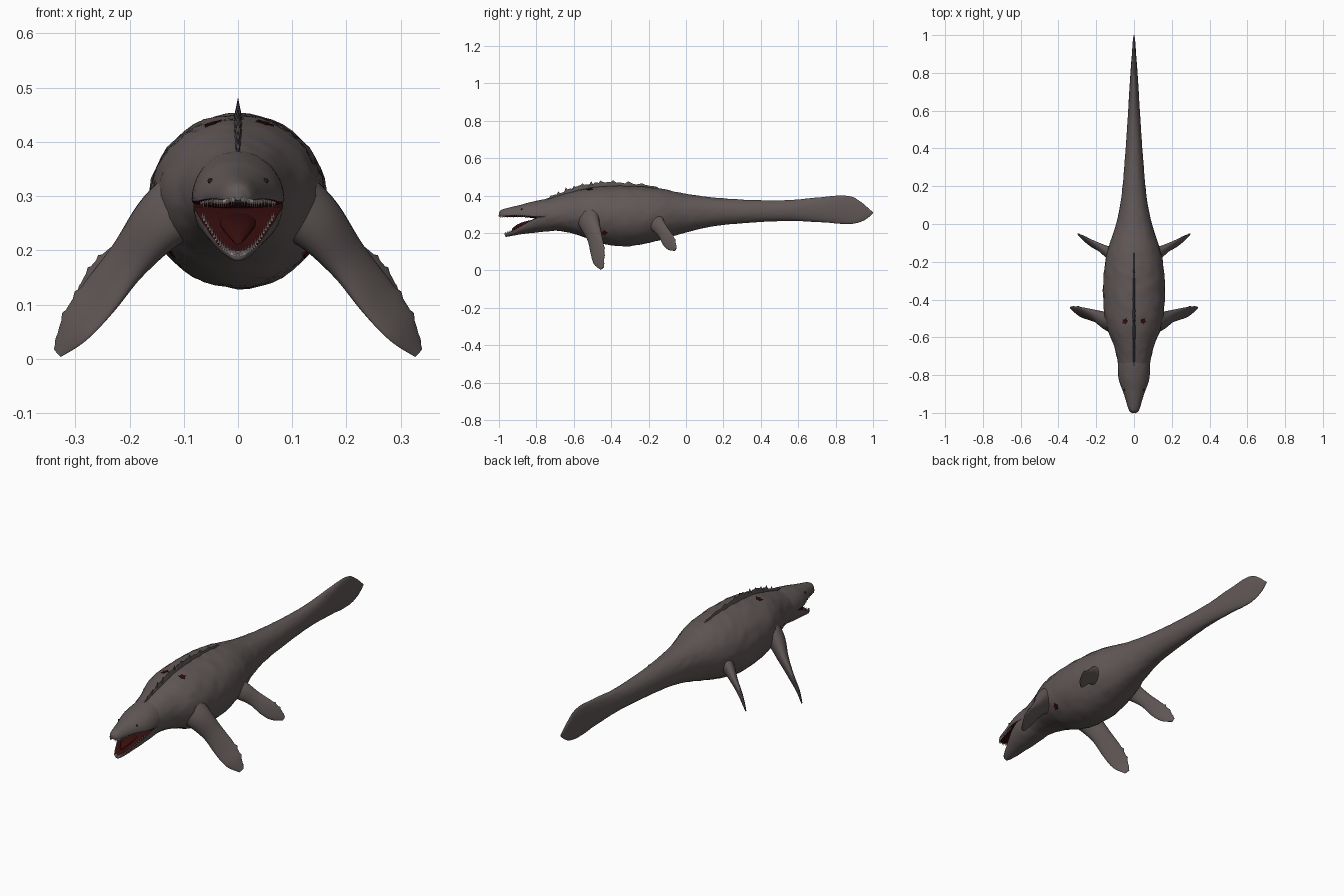
import bpy, bmesh, math, random
from mathutils import Vector, Matrix, noise

random.seed(4)
cube = bpy.data.objects.get("Cube")
if cube:
    bpy.data.objects.remove(cube)


def material(name, rgb, rough=0.8):
    m = bpy.data.materials.new(name)
    m.use_nodes = True
    m.diffuse_color = (*rgb, 1)
    node = m.node_tree.nodes["Principled BSDF"]
    node.inputs["Base Color"].default_value = (*rgb, 1)
    node.inputs["Roughness"].default_value = rough
    return m


SKIN = material("grey_brown_skin", (0.12, 0.098, 0.096))
CREST = material("dark_grey_crest", (0.095, 0.082, 0.08))
RED = material("dark_red_flesh", (0.036, 0.004, 0.004))
TOOTH = material("dull_ivory_teeth", (0.45, 0.37, 0.35))
EYE = material("black_eye", (0.015, 0.012, 0.012))


def finish(name, bm, mats, smooth=50):
    bmesh.ops.recalc_face_normals(bm, faces=bm.faces)
    mesh = bpy.data.meshes.new(name)
    bm.to_mesh(mesh)
    bm.free()
    obj = bpy.data.objects.new(name, mesh)
    bpy.context.collection.objects.link(obj)
    for m in mats:
        mesh.materials.append(m)
    if smooth:
        bpy.ops.object.select_all(action="DESELECT")
        obj.select_set(True)
        bpy.context.view_layer.objects.active = obj
        bpy.ops.object.shade_smooth_by_angle(angle=math.radians(smooth))
    return obj


def spline(points, steps):
    """Smooth curve through points of any dimension."""
    p = [Vector(q) for q in points]
    p = [p[0]] + p + [p[-1]]
    out = []
    for a, b, c, d in zip(p, p[1:], p[2:], p[3:]):
        for i in range(steps):
            t = i / steps
            out.append(0.5 * (2 * b + (c - a) * t + (2 * a - 5 * b + 4 * c - d) * t * t
                              + (3 * b - a - 3 * c + d) * t ** 3))
    return out + [p[-1]]


def loft(name, rings, red_rule=None):
    bm = bmesh.new()
    loops = [[bm.verts.new(co) for co in ring] for ring in rings]
    n = len(loops[0])
    for a, b in zip(loops, loops[1:]):
        for i in range(n):
            bm.faces.new((a[i], a[(i + 1) % n], b[(i + 1) % n], b[i]))
    bm.faces.new(loops[0])
    bm.faces.new(loops[-1])
    bmesh.ops.recalc_face_normals(bm, faces=bm.faces)
    if red_rule:
        for f in bm.faces:
            f.material_index = int(red_rule(f.normal, f.calc_center_median()))
    return finish(name, bm, (SKIN, RED))


def trunk_rings(stations, steps, n=40, wrinkle=0.0):
    """Stations are y, half width, bottom, widest height, top."""
    rings = []
    for y, w, bot, mid, top in spline(stations, steps):
        ring = []
        for i in range(n):
            a = math.tau * i / n
            c, s = math.cos(a), math.sin(a)
            k = 1 + wrinkle * noise.noise(Vector((c * 4, y * 24 + s * 5, s * 6)))
            ring.append((w * c * k, y, mid + (top - mid if s > 0 else mid - bot) * s * k))
        rings.append(ring)
    return rings


# Trunk and finned tail
trunk = [(-0.80, 0.078, 0.207, 0.285, 0.365), (-0.72, 0.088, 0.213, 0.295, 0.388),
         (-0.64, 0.108, 0.206, 0.30, 0.412), (-0.55, 0.143, 0.18, 0.30, 0.436),
         (-0.45, 0.16, 0.143, 0.295, 0.449), (-0.30, 0.163, 0.13, 0.29, 0.452),
         (-0.15, 0.142, 0.16, 0.30, 0.44), (0.0, 0.095, 0.203, 0.31, 0.41),
         (0.15, 0.066, 0.237, 0.315, 0.39), (0.35, 0.048, 0.256, 0.315, 0.377),
         (0.55, 0.034, 0.265, 0.32, 0.376), (0.72, 0.024, 0.258, 0.323, 0.392),
         (0.84, 0.016, 0.249, 0.323, 0.401), (0.90, 0.011, 0.251, 0.32, 0.388),
         (0.95, 0.008, 0.267, 0.315, 0.355), (0.98, 0.005, 0.287, 0.31, 0.328),
         (1.0, 0.002, 0.306, 0.309, 0.312)]
body = loft("body", trunk_rings(trunk, 10, 48, 0.025),
            lambda n, c: n.y < -0.9 and c.y < -0.79)

# Skull with a red palate, and lower jaw with a red floor
skull = [(-0.66, 0.07, 0.26, 0.30, 0.385), (-0.74, 0.085, 0.265, 0.295, 0.383),
         (-0.82, 0.081, 0.28, 0.291, 0.368), (-0.88, 0.061, 0.286, 0.296, 0.352),
         (-0.93, 0.044, 0.287, 0.297, 0.34), (-0.97, 0.033, 0.287, 0.296, 0.33),
         (-0.99, 0.023, 0.288, 0.297, 0.322), (-1.0, 0.008, 0.292, 0.3, 0.31)]
jaw = [(-0.68, 0.07, 0.215, 0.27, 0.30), (-0.77, 0.083, 0.206, 0.285, 0.29),
       (-0.83, 0.074, 0.2, 0.266, 0.268), (-0.88, 0.056, 0.194, 0.237, 0.24),
       (-0.93, 0.035, 0.185, 0.209, 0.212), (-0.96, 0.018, 0.18, 0.196, 0.199),
       (-0.968, 0.006, 0.184, 0.19, 0.194)]
loft("skull", trunk_rings(skull, 6, 40, 0.02),
     lambda n, c: n.z < -0.5 and -0.985 < c.y < -0.78)
loft("lower_jaw", trunk_rings(jaw, 6, 40, 0.02),
     lambda n, c: n.z > 0.5 and -0.96 < c.y < -0.78)

# Tongue
tongue = [(-0.77, 0.045, 0.24, 0.26, 0.278), (-0.85, 0.036, 0.236, 0.25, 0.265),
          (-0.90, 0.024, 0.224, 0.235, 0.247), (-0.93, 0.008, 0.21, 0.217, 0.224)]
loft("tongue", trunk_rings(tongue, 4, 16), lambda n, c: True)

# Teeth along both jaw edges
bm = bmesh.new()
for stations, first, down in ((skull, -0.84, 1), (jaw, -0.84, 0)):
    curve = [s for s in spline(stations, 5) if s[0] < first]
    for i, s in enumerate(curve):
        size = 0.009 + 0.004 * (i % 2)
        for side in (1, -1):
            z = s[3] - size * 0.75 if down else s[3] + size * 0.45
            place = Matrix.Translation((side * s[1] * 0.92, s[0], z))
            if down:
                place = place @ Matrix.Rotation(math.pi, 4, "X")
            bmesh.ops.create_cone(bm, cap_ends=True, segments=6, radius1=0.003,
                                  radius2=0.0004, depth=size, matrix=place)
finish("teeth", bm, (TOOTH,))

# Eyes
for side, label in ((1, "left"), (-1, "right")):
    bm = bmesh.new()
    place = Matrix.Translation((side * 0.051, -0.878, 0.328))
    bmesh.ops.create_uvsphere(bm, u_segments=16, v_segments=10, radius=0.005, matrix=place)
    finish(f"{label}_eye", bm, (EYE,))


# Flippers: stations are x, y, z, half chord, half thickness
def flipper(name, stations, side):
    path = spline(stations, 6)
    rings = []
    for i, s in enumerate(path):
        ahead = (path[min(i + 1, len(path) - 1)] - path[max(i - 1, 0)])
        t = Vector(ahead[:3]).normalized()
        chord = Vector((0.5, 0.66, 0.55))
        chord = (chord - t * chord.dot(t)).normalized()
        thick = t.cross(chord)
        notch = 1.14 if i > len(path) * 0.55 and i % 4 == 0 else 1
        ring = []
        for k in range(24):
            a = math.tau * k / 24
            c = math.cos(a)
            p = Vector(s[:3]) + chord * (s[3] * c * (notch if c > 0 else 1))
            p += thick * (s[4] * math.sin(a))
            ring.append((p.x * side, p.y, max(p.z, 0)))
        rings.append(ring)
    loft(name, rings)


front = [(0.07, -0.52, 0.30, 0.08, 0.07), (0.14, -0.515, 0.255, 0.062, 0.045),
         (0.20, -0.49, 0.185, 0.049, 0.026), (0.255, -0.475, 0.115, 0.05, 0.014),
         (0.30, -0.465, 0.058, 0.042, 0.008), (0.333, -0.448, 0.011, 0.013, 0.003)]
rear = [(0.06, -0.17, 0.275, 0.065, 0.055), (0.125, -0.155, 0.25, 0.046, 0.032),
        (0.18, -0.125, 0.21, 0.036, 0.018), (0.23, -0.10, 0.168, 0.04, 0.011),
        (0.265, -0.078, 0.138, 0.034, 0.007), (0.295, -0.055, 0.113, 0.01, 0.003)]
for side, label in ((1, "left"), (-1, "right")):
    flipper(f"{label}_front_flipper", front, side)
    flipper(f"{label}_rear_flipper", rear, side)

# Ragged crest along the back
bm = bmesh.new()
back = [s for s in spline(trunk, 10) if -0.775 < s[0] < -0.14]
rows = []
for i, s in enumerate(back):
    u = i / (len(back) - 1)
    swell = math.sin(math.pi * u) ** 0.6
    rise = swell * (0.015 + 0.012 * random.random() + (0.015 if i % 5 == 0 else 0))
    half = 0.003 + 0.007 * swell
    rows.append([bm.verts.new(v) for v in (
        (-half, s[0], s[4] - 0.012), (-half * 0.4, s[0], s[4] + rise * 0.4),
        (0, s[0] + 0.006, s[4] + rise),
        (half * 0.4, s[0], s[4] + rise * 0.4), (half, s[0], s[4] - 0.012))])
for a, b in zip(rows, rows[1:]):
    for k in range(5):
        bm.faces.new((a[k], a[(k + 1) % 5], b[(k + 1) % 5], b[k]))
bm.faces.new(rows[0])
bm.faces.new(rows[-1])
finish("back_crest", bm, (CREST,), 0)

# Small star-shaped scars on back and flanks
bpy.context.view_layer.update()
for part, spot in (("back", (0.056, -0.518, 0.46)), ("flank", (0.14, -0.44, 0.19))):
    for side, label in ((1, "left"), (-1, "right")):
        _, at, normal, _ = body.closest_point_on_mesh((spot[0] * side, spot[1], spot[2]))
        turn = normal.to_track_quat("Z", "Y").to_matrix().to_4x4()
        bm = bmesh.new()
        star = []
        for k in range(10):
            r = 0.011 if k % 2 else 0.018
            a = math.tau * k / 10
            star.append(bm.verts.new((r * math.cos(a), r * math.sin(a), -0.002)))
        face = bm.faces.new(star)
        top = bmesh.ops.extrude_face_region(bm, geom=[face])["geom"]
        bmesh.ops.translate(bm, vec=(0, 0, 0.004),
                            verts=[g for g in top if isinstance(g, bmesh.types.BMVert)])
        bm.transform(Matrix.Translation(at) @ turn)
        finish(f"{label}_{part}_scar", bm, (RED,), 0)
